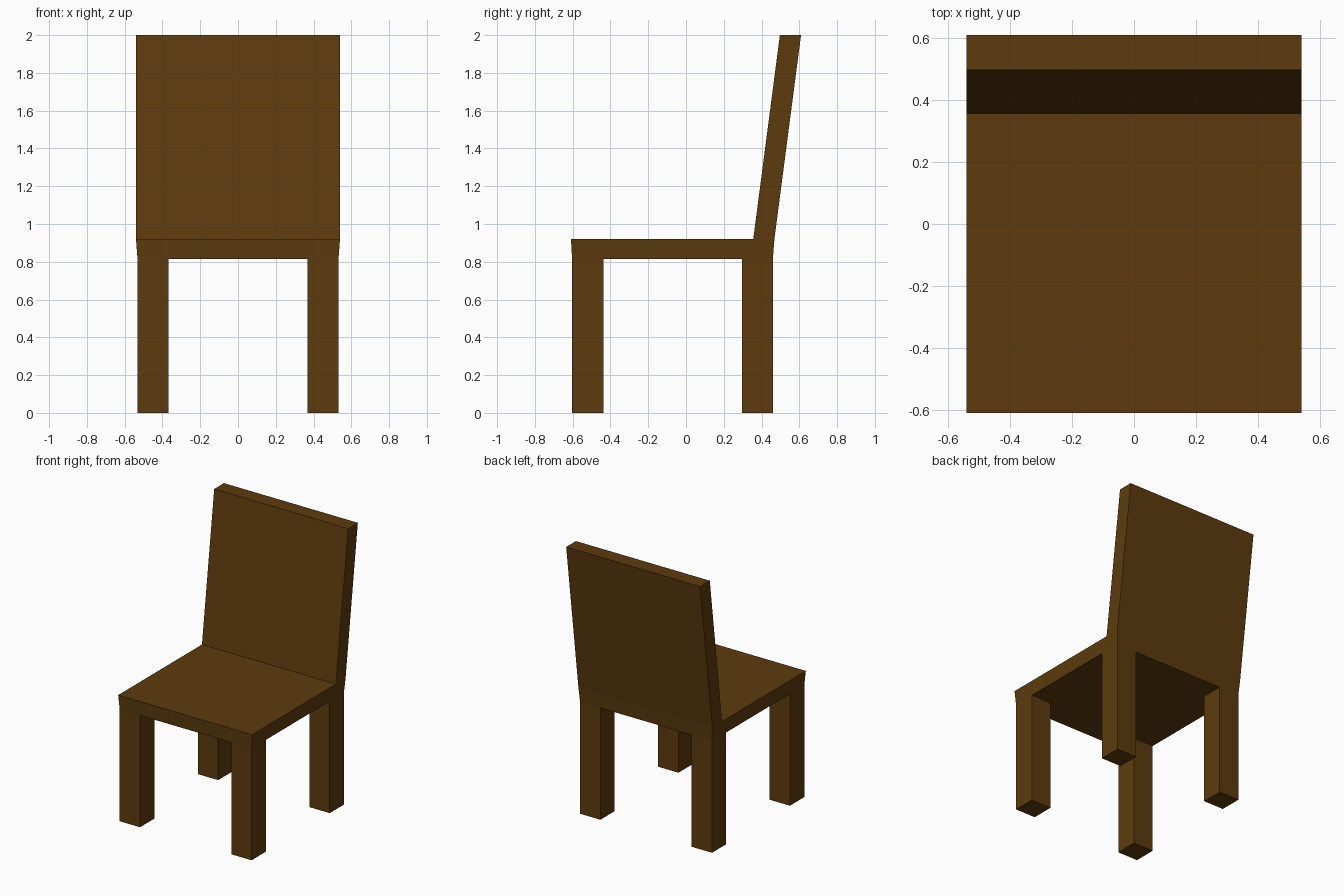
import bpy
import bmesh

if "Cube" in bpy.data.objects:
    bpy.data.objects.remove(bpy.data.objects["Cube"])

wood = bpy.data.materials.new("dark brown wood")
wood.diffuse_color = (0.110, 0.044, 0.0045, 1.0)
wood.use_nodes = True
wood.node_tree.nodes["Principled BSDF"].inputs["Base Color"].default_value = wood.diffuse_color


def block(name, low, high, cap_bottom=True, cap_top=True):
    """Tapered block between two rectangles, each (x0, x1, y0, y1, z)."""
    bm = bmesh.new()
    rings = []
    for x0, x1, y0, y1, z in (low, high):
        rings.append([bm.verts.new((x, y, z))
                      for x, y in ((x0, y0), (x1, y0), (x1, y1), (x0, y1))])
    a, b = rings
    for i in range(4):
        j = (i + 1) % 4
        bm.faces.new((a[i], a[j], b[j], b[i]))
    if cap_bottom:
        bm.faces.new(a[::-1])
    if cap_top:
        bm.faces.new(b)
    mesh = bpy.data.meshes.new(name)
    bm.to_mesh(mesh)
    bm.free()
    mesh.materials.append(wood)
    obj = bpy.data.objects.new(name, mesh)
    bpy.context.collection.objects.link(obj)
    return obj


SEAT_LOW, SEAT_TOP = 0.815, 0.92

# Seat: slab flaring slightly towards its top
block("seat", (-0.532, 0.532, -0.603, 0.46, SEAT_LOW),
      (-0.54, 0.54, -0.609, 0.468, SEAT_TOP))

# Backrest: slab leaning backwards, standing on the rear of the seat
block("backrest", (-0.54, 0.54, 0.356, 0.468, SEAT_TOP),
      (-0.54, 0.54, 0.497, 0.609, 2.0), cap_bottom=False)

# Legs: front and rear pairs, mirrored left to right
for row, y0, y1 in (("front", -0.603, -0.438), ("rear", 0.297, 0.46)):
    for side, x0, x1 in (("left", -0.532, -0.368), ("right", 0.368, 0.532)):
        block(f"{row}_leg_{side}", (x0, x1, y0, y1, 0.0),
              (x0, x1, y0, y1, SEAT_LOW), cap_top=False)
